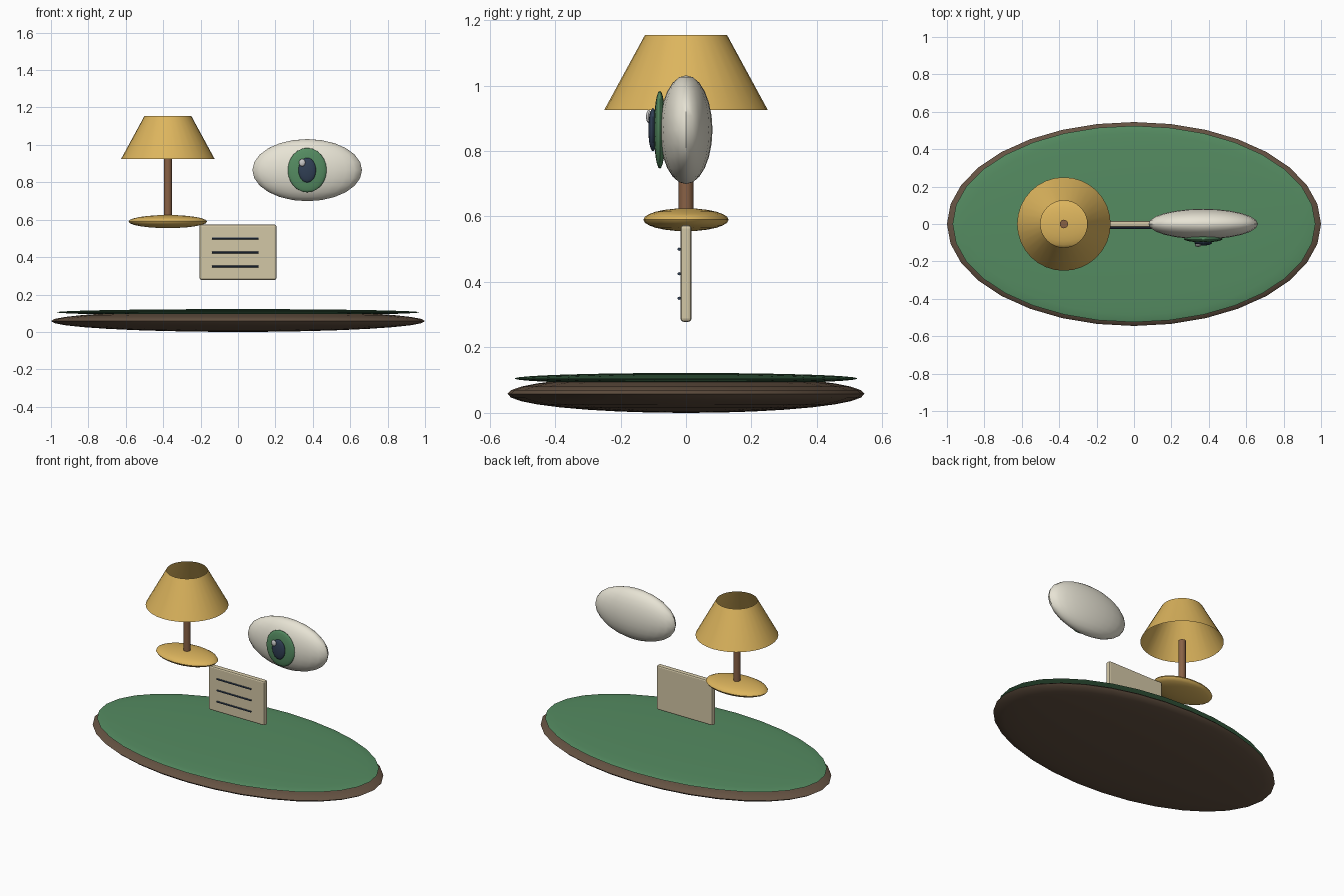
import bpy, math

if "Cube" in bpy.data.objects:
    bpy.data.objects.remove(bpy.data.objects["Cube"])

def material(name, rgb):
    m = bpy.data.materials.new(name)
    m.diffuse_color = (*rgb, 1)
    m.use_nodes = True
    m.node_tree.nodes["Principled BSDF"].inputs["Base Color"].default_value = m.diffuse_color
    return m

GOLD = material("gold", (0.72, 0.46, 0.11))
BROWN = material("brown", (0.25, 0.12, 0.06))
EARTH = material("dark_earth", (0.13, 0.085, 0.055))
GREEN = material("green", (0.09, 0.26, 0.12))
CREAM = material("cream", (0.80, 0.77, 0.66))
PAPER = material("paper", (0.65, 0.57, 0.38))
NAVY = material("navy", (0.03, 0.05, 0.09))
WHITE = material("white", (0.95, 0.95, 0.92))

def finish(name, mat, smooth=True):
    o = bpy.context.object
    o.name = name
    o.data.materials.append(mat)
    bpy.ops.object.transform_apply(location=False, rotation=True, scale=True)
    if smooth:
        bpy.ops.object.shade_smooth_by_angle(angle=math.radians(40))
    return o

def ellipsoid(name, loc, radii, mat, seg=24, rings=12):
    bpy.ops.mesh.primitive_uv_sphere_add(segments=seg, ring_count=rings, radius=1, location=loc)
    bpy.context.object.scale = radii
    return finish(name, mat)

# Island: dark lens underneath, thin green lens on top
ellipsoid("ground_base", (0, 0, 0.058), (1.0, 0.545, 0.058), EARTH, 32, 16)
ellipsoid("ground_top", (0, 0, 0.105), (0.97, 0.525, 0.017), GREEN, 32, 16)

# Lamp: oval foot, post, open conical shade
LX = -0.375
ellipsoid("lamp_foot", (LX, 0, 0.59), (0.21, 0.13, 0.035), GOLD)
bpy.ops.mesh.primitive_cylinder_add(vertices=10, radius=0.023, depth=0.35, location=(LX, 0, 0.755))
finish("lamp_post", BROWN)
bpy.ops.mesh.primitive_cone_add(vertices=32, radius1=0.25, radius2=0.125, depth=0.23,
                                end_fill_type='NOTHING', location=(LX, 0, 1.04))
finish("lamp_shade", GOLD)

# Eye: flattened ball with iris, pupil and highlight on the front
EX, EZ = 0.37, 0.865
ellipsoid("eyeball", (EX, 0, EZ), (0.293, 0.081, 0.166), CREAM)
ellipsoid("iris", (EX, -0.08, EZ), (0.104, 0.018, 0.119), GREEN)
ellipsoid("pupil", (EX, -0.101, EZ), (0.047, 0.014, 0.066), NAVY)
ellipsoid("highlight", (EX - 0.027, -0.114, EZ + 0.04), (0.017, 0.008, 0.02), WHITE, 16, 8)

# Note card with rounded edges
bpy.ops.mesh.primitive_cube_add(size=1, location=(0, 0, 0.426))
bpy.context.object.scale = (0.412, 0.034, 0.296)
card = finish("note_card", PAPER, False)
bev = card.modifiers.new("round_edges", 'BEVEL')
bev.width = 0.01
bev.segments = 2

# Ruled bars on the card
for i, z in enumerate((0.50, 0.425, 0.35)):
    bpy.ops.mesh.primitive_cylinder_add(vertices=8, radius=0.005, depth=0.25,
                                        location=(-0.015, -0.021, z), rotation=(0, math.pi / 2, 0))
    finish(f"ruled_bar_{i + 1}", NAVY)
